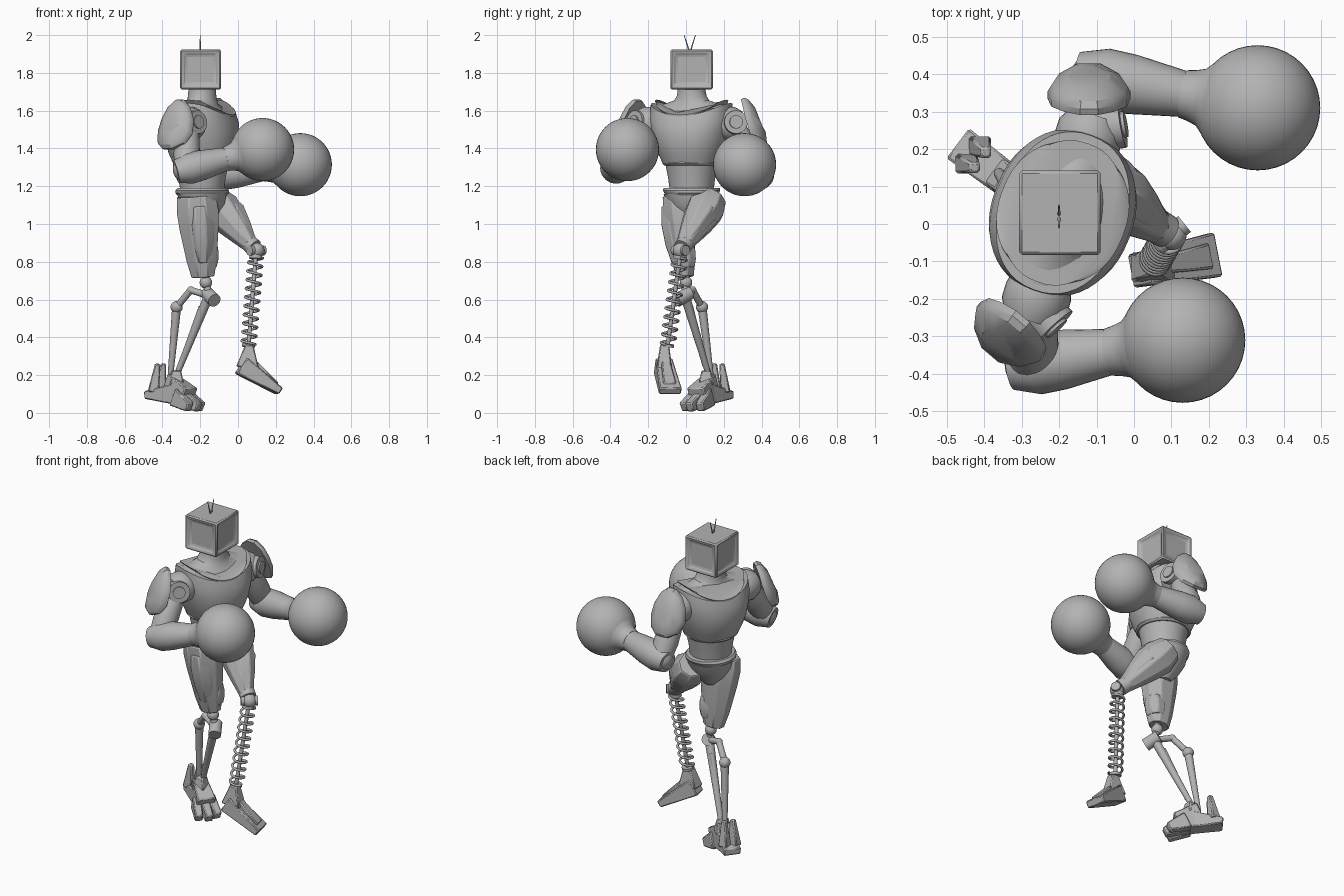
import bpy, bmesh
from math import sin, cos, pi, radians, sqrt, copysign
from mathutils import Vector, Matrix

cube = bpy.data.objects.get("Cube")
if cube:
    bpy.data.objects.remove(cube)

grey = bpy.data.materials.new("plain_grey")
grey.use_nodes = True
shade = (0.45, 0.45, 0.45, 1)
grey.diffuse_color = shade
grey.node_tree.nodes["Principled BSDF"].inputs["Base Color"].default_value = shade


def finish(name, bm, place=None, bevel=0):
    """Make an object with smooth shading and sharp edges."""
    bmesh.ops.recalc_face_normals(bm, faces=bm.faces)
    mesh = bpy.data.meshes.new(name)
    bm.to_mesh(mesh)
    bm.free()
    mesh.materials.append(grey)
    mesh.polygons.foreach_set("use_smooth", [True] * len(mesh.polygons))
    mesh.set_sharp_from_angle(angle=radians(32))
    part = bpy.data.objects.new(name, mesh)
    bpy.context.collection.objects.link(part)
    if place:
        part.matrix_world = place
    if bevel:
        modifier = part.modifiers.new("bevel", "BEVEL")
        modifier.width, modifier.segments = bevel, 1


def skin(name, rings, place=None, bevel=0):
    """Bridge rings of points and cap both ends."""
    bm = bmesh.new()
    loops = [[bm.verts.new(point) for point in ring] for ring in rings]
    for lower, upper in zip(loops, loops[1:]):
        for i in range(len(lower)):
            bm.faces.new((lower[i - 1], lower[i], upper[i], upper[i - 1]))
    bm.faces.new(loops[0])
    bm.faces.new(loops[-1])
    finish(name, bm, place, bevel)


def circle(count, turn=0.0):
    angles = [2 * pi * i / count + turn for i in range(count)]
    return [(cos(angle), sin(angle)) for angle in angles]


def sweep(name, start, end, sizes, outline, bevel=0):
    """Sweep an outline from start to end through evenly spaced (side, up) sizes."""
    start, end = Vector(start), Vector(end)
    axis = (end - start).normalized()
    side = Vector((0, 1, 0)) if abs(axis.z) > 0.95 else Vector((0, 0, 1)).cross(axis)
    side = (side - axis * side.dot(axis)).normalized()
    up = axis.cross(side)
    rings = []
    for i, (wide, tall) in enumerate(sizes):
        centre = start.lerp(end, i / (len(sizes) - 1))
        rings.append([centre + side * wide * a + up * tall * b for a, b in outline])
    skin(name, rings, None, bevel)


def tube(name, start, end, *radii):
    sweep(name, start, end, [(r, r) for r in radii], circle(32))


def rod(name, start, end, radius):
    tube(name, start, end, radius, radius)


def armour(name, start, end, radii, squash=1.0):
    """Eight-sided plated limb."""
    sweep(name, start, end, [(r, r * squash) for r in radii], circle(8, pi / 8), 0.005)


def block(name, start, end, *sizes):
    """Tapered box given by half sizes at its ends."""
    corners = [(a * sqrt(2), b * sqrt(2)) for a, b in circle(4, pi / 4)]
    sweep(name, start, end, sizes, corners, 0.006)


def ball(name, centre, radius):
    bm = bmesh.new()
    bmesh.ops.create_uvsphere(bm, u_segments=40, v_segments=24, radius=radius)
    finish(name, bm, Matrix.Translation(centre))


def placed(x, y, z, yaw):
    return Matrix.Translation((x, y, z)) @ Matrix.Rotation(radians(yaw), 4, "Z")


def body(name, start, end, depths, yaw=0, spread=0.0, lift=0.0, base_lift=0.0, power=1.0):
    """Stack of rounded ovals that widen and rise at the sides toward their end."""
    rings = []
    for i, depth in enumerate(depths):
        t = i / (len(depths) - 1)
        width = depth * (1 + spread * t * t)
        height = start + (end - start) * t
        rise = base_lift + (lift - base_lift) * t * t
        rings.append([(depth * copysign(abs(a) ** power, a), width * copysign(abs(b) ** power, b),
                       height + rise * b * b) for a, b in circle(48)])
    skin(name, rings, placed(-0.19, 0.03, 0, yaw))


# Head: box with a stepped panel on each side
bm = bmesh.new()
bmesh.ops.create_cube(bm, size=0.21, matrix=Matrix.Diagonal((1.03, 1.07, 1, 1)))
bm.normal_update()
for face in [f for f in bm.faces if abs(f.normal.z) < 0.5]:
    bmesh.ops.inset_region(bm, faces=[face], thickness=0.02)
    bmesh.ops.inset_region(bm, faces=[face], thickness=0.025, depth=-0.014)
finish("head", bm, placed(-0.198, 0.03, 1.818, 0), 0.012)
for s in (-1, 1):
    tube("antenna", (-0.2, 0.02 + s * 0.005, 1.92), (-0.2, 0.02 + s * 0.03, 2), 0.004, 0.002)

# Torso, neck and hips
turn = -21
body("neck", 1.74, 1.55, [0.073, 0.073, 0.076, 0.085, 0.115, 0.15], turn, 0.35, 0.08)
body("chest", 1.32, 1.575, [0.15, 0.172, 0.187, 0.19, 0.185, 0.165], turn, 0.33, 0.065, 0, 0.9)
body("collar", 1.568, 1.588, [0.172, 0.172, 0.148], turn, 0.33, 0.07, 0.065, 0.9)
body("chest_rim", 1.31, 1.33, [0.145, 0.156, 0.152], turn)
body("waist", 1.17, 1.32, [0.115, 0.125, 0.14], turn)
body("belt", 1.15, 1.19, [0.13, 0.142, 0.142, 0.13], 0, 0.15)
body("pelvis", 1, 1.16, [0.04, 0.09, 0.12, 0.13], 0, 0.15)


def shoulder_pad(name, centre, normal):
    """Curved shield plate facing along its normal."""
    out = Vector(normal).normalized()
    side = Vector((0, 0, 1)).cross(out).normalized()
    up = out.cross(side)
    rings = []
    for scale, rise in ((0.85, -0.015), (1, -0.008), (1, 0.01), (0.9, 0.022), (0.5, 0.026)):
        ring = []
        for a, b in circle(12, pi / 12):
            x, y = a * scale * (0.11 - 0.02 * b), b * scale * 0.145
            ring.append(Vector(centre) + side * x + up * y + out * (rise - 4 * x * x - y * y))
        rings.append(ring)
    skin(name, rings)


def arm(label, shoulder, facing, elbow, glove, pad, pad_normal):
    shoulder, facing, elbow, glove = map(Vector, (shoulder, facing, elbow, glove))
    # Shoulder drum, round cap and pad
    reach = (shoulder - Vector((-0.19, 0.03, shoulder.z))) * 0.3
    tube(label + "_shoulder_drum", shoulder - reach, shoulder + reach * 0.6, 0.08, 0.09, 0.09, 0.07)
    rod(label + "_shoulder_cap", shoulder, shoulder + facing, 0.062)
    rod(label + "_shoulder_bolt", shoulder, shoulder + facing * 1.1, 0.035)
    shoulder_pad(label + "_shoulder_pad", pad, pad_normal)
    # Upper arm, elbow and forearm
    tube(label + "_upper_arm", shoulder, elbow, 0.05, 0.065, 0.07, 0.06)
    ball(label + "_elbow", elbow, 0.07)
    away = (glove - elbow).normalized()
    tube(label + "_forearm", elbow - away * 0.055, glove - away * 0.19, 0.06, 0.083, 0.08, 0.07, 0.06)
    # Round glove with a flared cuff
    tube(label + "_cuff", glove - away * 0.205, glove - away * 0.13, 0.064, 0.069, 0.077, 0.103)
    ball(label + "_glove", glove, 0.167)


arm("left", (-0.115, 0.25, 1.53), (0.085, 0.015, 0.01), (-0.1, 0.39, 1.26), (0.33, 0.31, 1.314),
    (-0.12, 0.375, 1.545), (0, 0.9, 0.4))
arm("right", (-0.265, -0.215, 1.53), (0.055, -0.06, 0.01), (-0.275, -0.375, 1.29), (0.13, -0.31, 1.394),
    (-0.35, -0.31, 1.535), (-0.6, -0.7, 0.4))

# Right thigh, upright, with front plate and knee guard
armour("right_thigh", (-0.22, -0.045, 1.15), (-0.185, -0.005, 0.72), [0.085, 0.092, 0.086, 0.076, 0.066, 0.05], 1.3)
armour("right_thigh_plate", (-0.205, -0.075, 1.1), (-0.185, -0.03, 0.8), [0.06, 0.075, 0.07, 0.05])
armour("right_knee_guard", (-0.16, -0.01, 0.89), (-0.16, 0, 0.77), [0.055, 0.062, 0.06, 0.05])

# Left thigh, raised and crossing forward
armour("left_thigh", (-0.14, 0.14, 1.14), (0.065, -0.01, 0.89), [0.08, 0.105, 0.09, 0.068, 0.045])
armour("left_thigh_plate", (-0.085, 0.125, 1.12), (0.065, 0, 0.91), [0.06, 0.082, 0.062, 0.035])
rod("left_knee_collar", (0.04, 0.01, 0.915), (0.085, -0.02, 0.875), 0.046)
ball("left_knee", (0.1, -0.03, 0.86), 0.04)
rod("left_knee_pin", (0.06, -0.06, 0.86), (0.135, 0, 0.86), 0.027)

# Spring shin: coil around a thin rod
top, low = Vector((0.095, -0.03, 0.84)), Vector((0.055, -0.098, 0.35))
rod("spring_core", top, low, 0.011)
rod("spring_cap", top, top.lerp(low, 0.05), 0.034)
rod("spring_base", top.lerp(low, 0.97), low, 0.034)
curve = bpy.data.curves.new("spring", "CURVE")
curve.dimensions, curve.bevel_depth, curve.bevel_resolution = "3D", 0.007, 2
curve.materials.append(grey)
spline = curve.splines.new("POLY")
coil = circle(24) * 10
spline.points.add(len(coil) - 1)
for i, (a, b) in enumerate(coil):
    centre = top.lerp(low, 0.04 + 0.94 * i / len(coil))
    spline.points[i].co = (*(centre + Vector((a, b, 0)) * 0.038), 1)
bpy.context.collection.objects.link(bpy.data.objects.new("spring", curve))


def spots(frame):
    """Points given as forward, left and up in a foot's own frame."""
    return lambda forward, left, up: frame @ Vector((forward, left, up))


# Left foot, toe pointing down
spot = spots(placed(0.06, -0.113, 0, 11))
block("left_ankle", spot(-0.01, 0, 0.24), spot(0, 0, 0.36), (0.04, 0.06), (0.024, 0.022))
block("left_foot", spot(-0.045, 0, 0.25), spot(0.16, 0, 0.115), (0.045, 0.05), (0.06, 0.02))
block("left_foot_plate", spot(0, 0, 0.27), spot(0.14, 0, 0.145), (0.022, 0.03), (0.035, 0.018))

# Right shin: knee joint and two struts
knee, bend, joint = (-0.155, -0.005, 0.62), (-0.25, 0.035, 0.65), (-0.325, 0.085, 0.56)
ball("right_knee", (-0.17, 0, 0.69), 0.033)
rod("right_knee_neck", (-0.175, 0, 0.74), knee, 0.02)
rod("right_knee_drum", (-0.125, -0.05, 0.595), (-0.165, 0.02, 0.635), 0.036)
rod("rear_link", knee, bend, 0.018)
rod("rear_link_lower", bend, joint, 0.018)
ball("rear_link_bend", bend, 0.02)
ball("rear_link_joint", joint, 0.032)
tube("rear_strut", joint, (-0.36, 0.135, 0.17), 0.024, 0.014)
tube("front_strut", knee, (-0.325, 0.12, 0.2), 0.026, 0.015)
rod("strut_piston", (-0.195, 0.025, 0.56), (-0.305, 0.1, 0.25), 0.014)

# Right foot: heel, instep, spurs and three toes
spot = spots(placed(-0.35, 0.125, 0, -37))
block("right_heel", spot(-0.15, 0, 0.095), spot(0.04, 0, 0.1), (0.05, 0.02), (0.045, 0.055))
block("right_instep", spot(-0.03, 0, 0.14), spot(0.11, 0, 0.08), (0.04, 0.075), (0.055, 0.055))
block("right_ankle", spot(0.03, 0, 0.15), spot(0.03, 0, 0.225), (0.04, 0.04), (0.025, 0.025))
for s in (-1, 1):
    block("right_heel_spur", spot(-0.1, s * 0.03, 0.11), spot(-0.075, s * 0.025, 0.26), (0.026, 0.03), (0.014, 0.014))
for s in (-1, 0, 1):
    block("right_toe", spot(0.05, s * 0.04, 0.085), spot(0.18 - 0.02 * abs(s), s * 0.055, 0.03), (0.024, 0.05), (0.022, 0.025))
